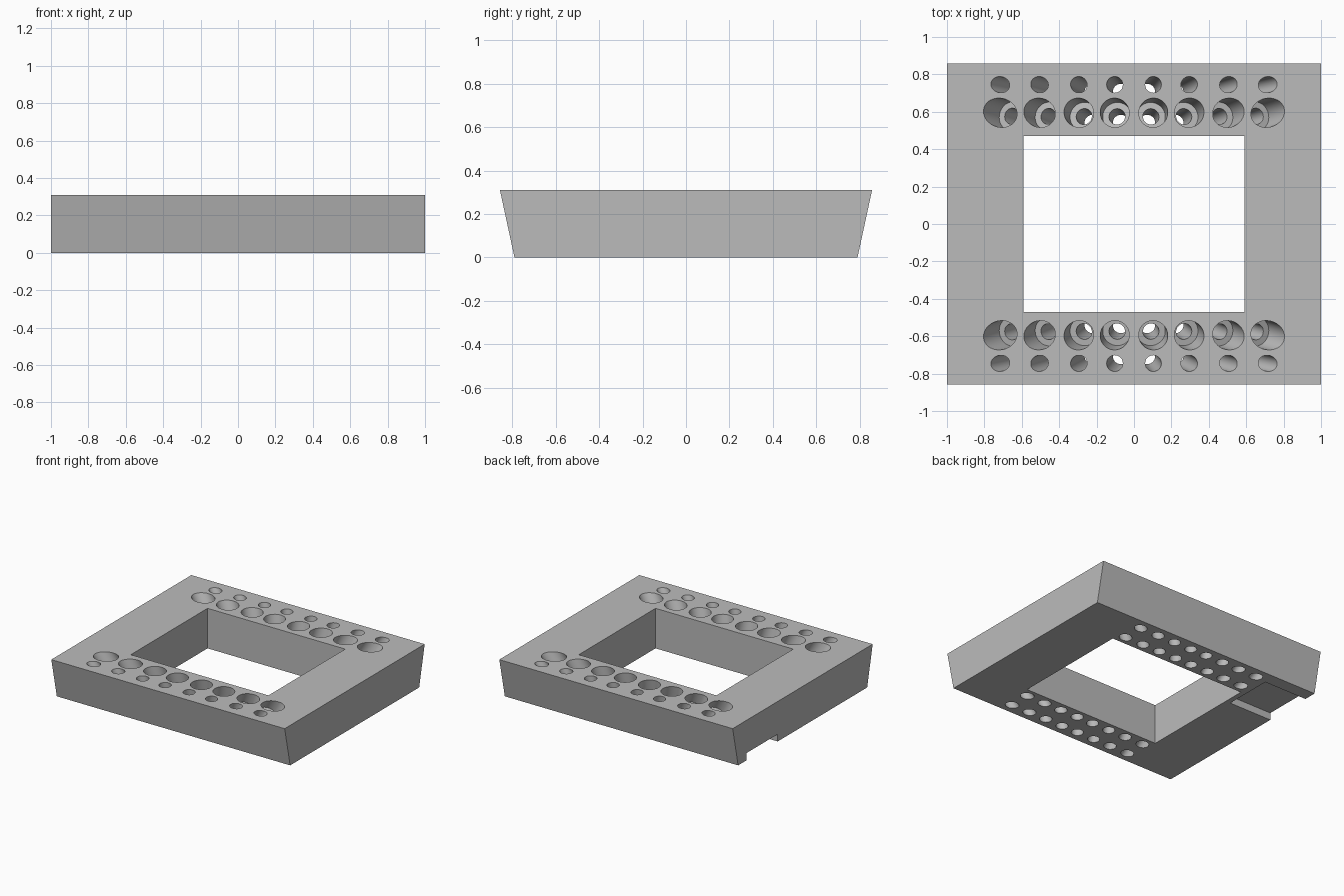
import bpy, bmesh
from mathutils import Vector, Matrix

cube = bpy.data.objects.get("Cube")
if cube:
    bpy.data.objects.remove(cube, do_unlink=True)

HEIGHT = 0.31
SIDES = 48

grey = bpy.data.materials.new("plain grey")
grey.use_nodes = True
grey.diffuse_color = (0.5, 0.5, 0.5, 1)
grey.node_tree.nodes["Principled BSDF"].inputs["Base Color"].default_value = (0.5, 0.5, 0.5, 1)


def add_box(bm, lo, hi):
    mid = (Vector(lo) + Vector(hi)) / 2
    size = Vector(hi) - Vector(lo)
    matrix = Matrix.Translation(mid) @ Matrix.Diagonal((*size, 1))
    return bmesh.ops.create_cube(bm, size=1, matrix=matrix)["verts"]


def add_turned(bm, top, axis, profile):
    """Closed round solid along axis from (radius, depth) pairs."""
    turn = Vector((0, 0, 1)).rotation_difference(axis).to_matrix().to_4x4()
    rings = []
    for radius, depth in profile:
        place = Matrix.Translation(top + axis * depth) @ turn
        rings.append(bmesh.ops.create_circle(
            bm, segments=SIDES, radius=radius, matrix=place)["verts"])
    faces = [bm.faces.new(rings[0]), bm.faces.new(rings[-1])]
    for a, b in zip(rings, rings[1:]):
        for i in range(SIDES):
            j = (i + 1) % SIDES
            faces.append(bm.faces.new((a[i], a[j], b[j], b[i])))
    bmesh.ops.recalc_face_normals(bm, faces=faces)


def make_object(name, bm):
    mesh = bpy.data.meshes.new(name)
    bm.to_mesh(mesh)
    bm.free()
    obj = bpy.data.objects.new(name, mesh)
    bpy.context.collection.objects.link(obj)
    return obj


# Frame block, narrower at the bottom along y
bm = bmesh.new()
for v in add_box(bm, (-1, -0.857, 0), (1, 0.857, HEIGHT)):
    if v.co.z < 0.1:
        v.co.y *= 0.79 / 0.857
frame = make_object("frame", bm)
frame.data.materials.append(grey)

# Cutter: centre window and a shallow notch under one end
bm = bmesh.new()
add_box(bm, (-0.59, -0.47, -0.2), (0.59, 0.47, 0.6))
add_box(bm, (-1.2, 0.305, -0.2), (-0.63, 0.69, 0.056))

# Cutter: slanted plain holes and counterbored holes, mirrored on both axes
columns = [(0.103, 0.07), (0.295, 0.22), (0.505, 0.37), (0.715, 0.53)]
plain = [(0.043, -0.08), (0.043, 0.48)]
stepped = [(0.077, -0.1), (0.077, 0.12), (0.043, 0.12), (0.043, 0.48)]
rows = [(0.745, 0.706, plain), (0.595, 0.54, stepped)]
for sx in (-1, 1):
    for sy in (-1, 1):
        for x_top, x_low in columns:
            for y_top, y_low, profile in rows:
                top = Vector((sx * x_top, sy * y_top, HEIGHT))
                low = Vector((sx * x_low, sy * y_low, 0))
                add_turned(bm, top, (low - top).normalized(), profile)
cutter = make_object("hole_cutter", bm)
cutter.hide_render = True

# Cut everything out of the frame
cut = frame.modifiers.new("openings", "BOOLEAN")
cut.operation = "DIFFERENCE"
cut.solver = "EXACT"
cut.object = cutter
bpy.ops.object.select_all(action="DESELECT")
bpy.context.view_layer.objects.active = frame
frame.select_set(True)
bpy.ops.object.modifier_apply(modifier=cut.name)
bpy.data.objects.remove(cutter, do_unlink=True)
bpy.ops.object.shade_smooth_by_angle(angle=0.5)
